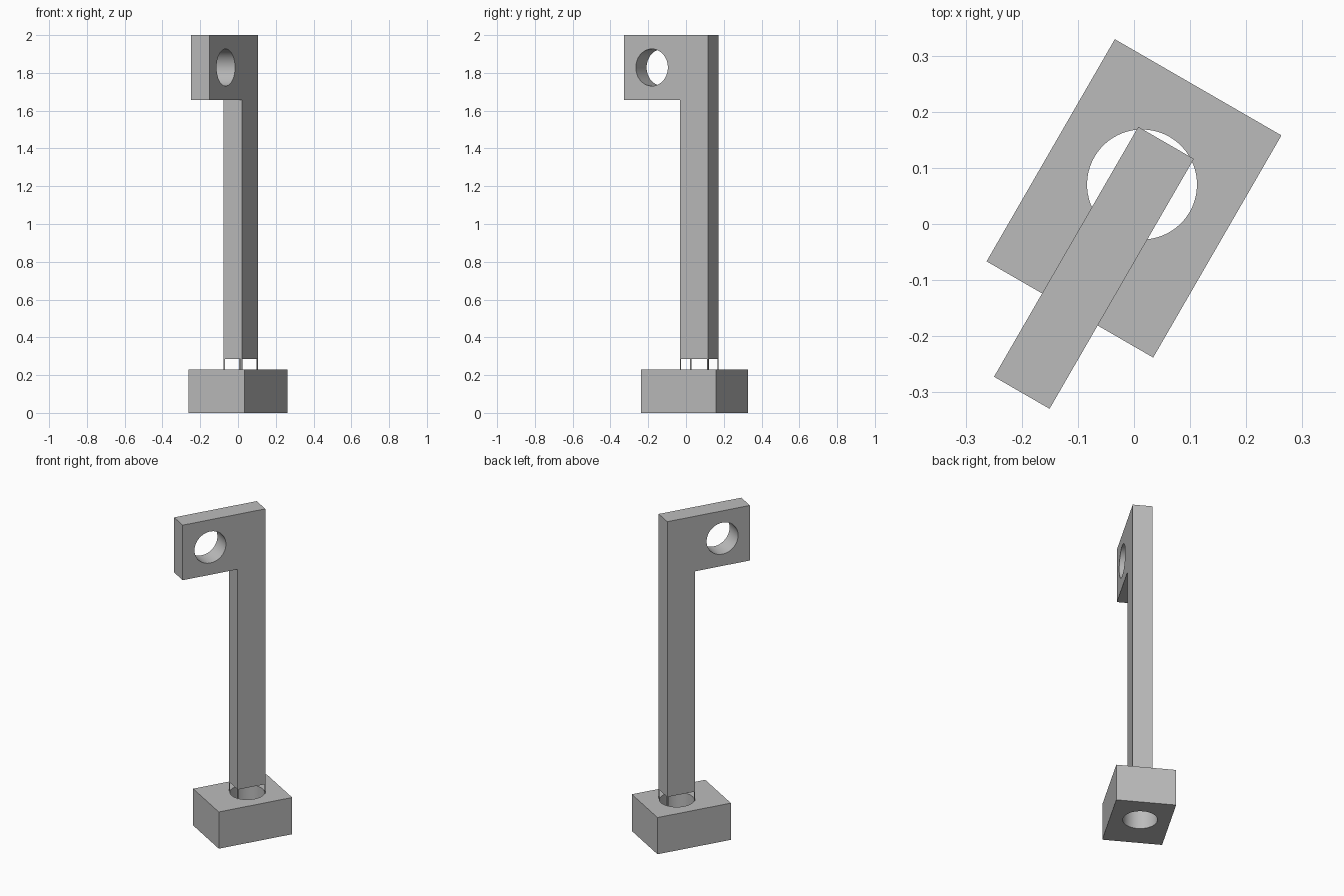
import bpy, bmesh, math
from mathutils import Matrix, Vector

if "Cube" in bpy.data.objects:
    bpy.data.objects.remove(bpy.data.objects["Cube"], do_unlink=True)

U = 2 / 35                      # design unit: the model is 35 units tall
HOLE_R = 0.098
PLACE = Matrix.Translation((0.0143, 0.0704, 0)) @ Matrix.Rotation(math.radians(60), 4, "Z")

grey = bpy.data.materials.new("plain grey")
grey.use_nodes = True
grey.diffuse_color = (0.5, 0.5, 0.5, 1)
grey.node_tree.nodes["Principled BSDF"].inputs["Base Color"].default_value = (0.5, 0.5, 0.5, 1)


def add_object(name, bm):
    bmesh.ops.recalc_face_normals(bm, faces=bm.faces)
    mesh = bpy.data.meshes.new(name)
    bm.to_mesh(mesh)
    bm.free()
    mesh.materials.append(grey)
    obj = bpy.data.objects.new(name, mesh)
    bpy.context.collection.objects.link(obj)
    obj.matrix_world = PLACE
    return obj


def slab(name, profile, half_width):
    """Extrude a side profile of (along, up) points, in units, across the width."""
    bm = bmesh.new()
    face = bm.faces.new([bm.verts.new((x * U, -half_width * U, z * U)) for x, z in profile])
    moved = bmesh.ops.extrude_face_region(bm, geom=[face])["geom"]
    bmesh.ops.translate(bm, verts=[v for v in moved if isinstance(v, bmesh.types.BMVert)],
                        vec=(0, 2 * half_width * U, 0))
    return add_object(name, bm)


def drill(name, start, end):
    """Round cutter between two points given in units."""
    a, b = Vector(start) * U, Vector(end) * U
    turn = (b - a).to_track_quat("Z", "Y").to_matrix().to_4x4()
    bm = bmesh.new()
    bmesh.ops.create_cone(bm, cap_ends=True, segments=64, radius1=HOLE_R, radius2=HOLE_R,
                          depth=(b - a).length, matrix=Matrix.Translation((a + b) / 2) @ turn)
    obj = add_object(name, bm)
    obj.hide_render = True
    return obj


def cut(obj, cutter):
    mod = obj.modifiers.new("hole", "BOOLEAN")
    mod.operation = "DIFFERENCE"
    mod.solver = "EXACT"
    mod.object = cutter
    bpy.ops.object.select_all(action="DESELECT")
    obj.select_set(True)
    bpy.context.view_layer.objects.active = obj
    bpy.ops.object.modifier_apply(modifier=mod.name)


# Base block and the hooked upright standing on it
base = slab("base_block", [(-4.5, 0), (3.5, 0), (3.5, 4), (-4.5, 4)], 3)
upright = slab("upright_with_head",
               [(-1.5, 4), (1.5, 4), (1.5, 35), (-7.5, 35), (-7.5, 29), (-1.5, 29)], 1)

# Vertical bore runs through the base and just into the foot of the upright,
# leaving four slim corner slivers; the second bore crosses the head
bore = drill("base_bore", (0, 0, -2), (0, 0, 5))
eye = drill("head_bore", (-4.5, -3, 32), (-4.5, 3, 32))
cut(base, bore)
cut(upright, bore)
cut(upright, eye)
for helper in (bore, eye):
    bpy.data.objects.remove(helper, do_unlink=True)

# Smooth bores, crisp edges
for obj in (base, upright):
    bpy.ops.object.select_all(action="DESELECT")
    obj.select_set(True)
    bpy.context.view_layer.objects.active = obj
    bpy.ops.object.shade_smooth_by_angle(angle=math.radians(30))
